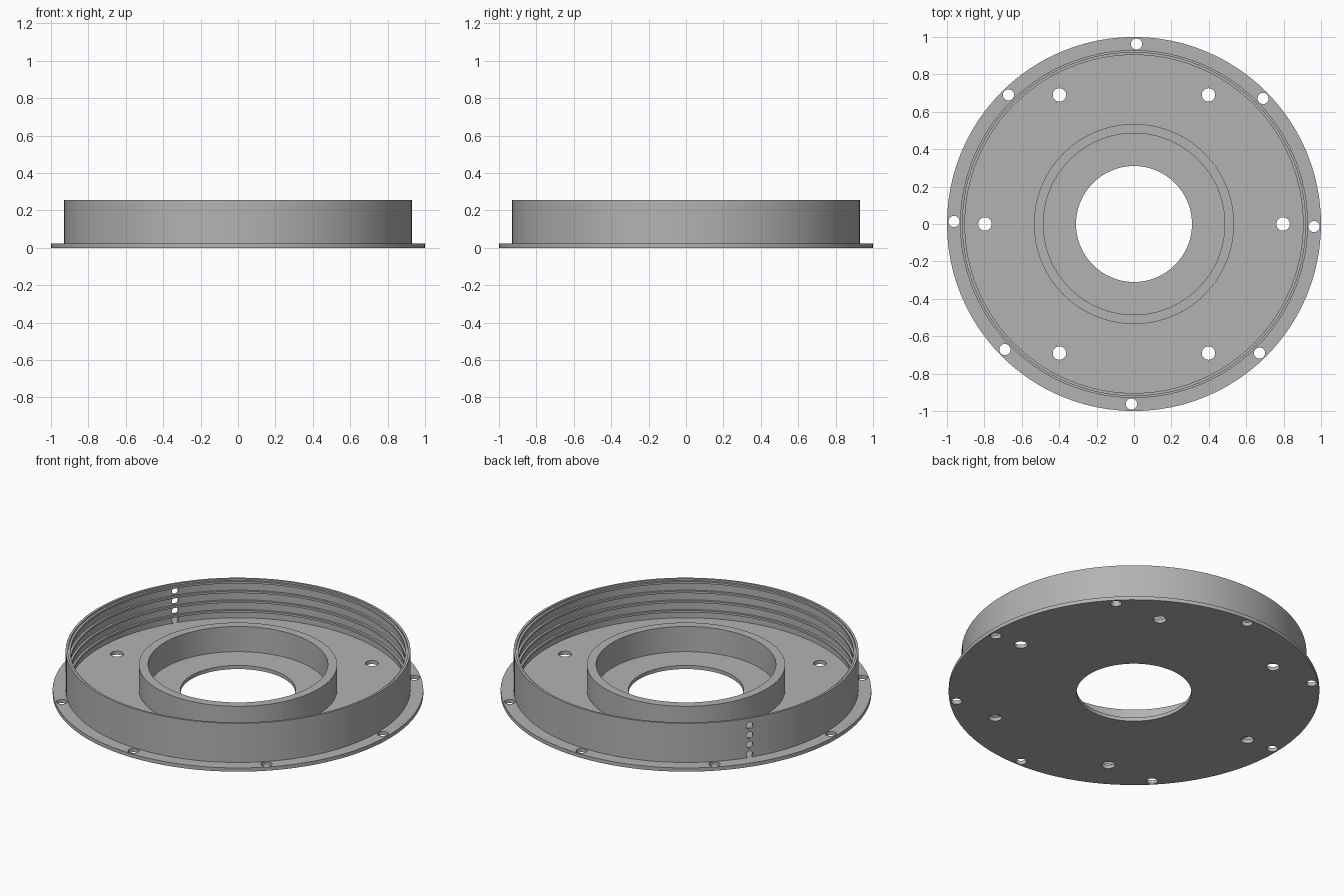
import bpy
import bmesh
from math import sin, cos, pi, radians
from mathutils import Matrix, Vector

SEGMENTS = 96
PLATE = 0.022

old = bpy.data.objects.get("Cube")
if old:
    bpy.data.objects.remove(old, do_unlink=True)

grey = bpy.data.materials.new("plain grey")
grey.use_nodes = True
colour = (0.45, 0.45, 0.45, 1)
grey.diffuse_color = colour
grey.node_tree.nodes["Principled BSDF"].inputs["Base Color"].default_value = colour


def make_object(name, bm):
    bmesh.ops.recalc_face_normals(bm, faces=bm.faces)
    mesh = bpy.data.meshes.new(name)
    bm.to_mesh(mesh)
    bm.free()
    obj = bpy.data.objects.new(name, mesh)
    bpy.context.collection.objects.link(obj)
    mesh.materials.append(grey)
    return obj


def lathe(name, profile):
    """Revolve a closed (radius, z) profile around the vertical axis."""
    bm = bmesh.new()
    rings = []
    for i in range(SEGMENTS):
        a = 2 * pi * i / SEGMENTS
        rings.append([bm.verts.new((r * cos(a), r * sin(a), z)) for r, z in profile])
    n = len(profile)
    for i, ring in enumerate(rings):
        after = rings[(i + 1) % SEGMENTS]
        for j in range(n):
            k = (j + 1) % n
            bm.faces.new((ring[j], after[j], after[k], ring[k]))
    return make_object(name, bm)


def tube(name, inner, outer, bottom, top):
    return lathe(name, [(inner, bottom), (outer, bottom), (outer, top), (inner, top)])


def drill(obj, holes):
    """Cut cylinders given as (centre, axis, radius, length)."""
    bm = bmesh.new()
    for centre, axis, radius, length in holes:
        turn = Vector(axis).to_track_quat("Z", "Y").to_matrix().to_4x4()
        bmesh.ops.create_cone(bm, cap_ends=True, segments=24, radius1=radius,
                              radius2=radius, depth=length,
                              matrix=Matrix.Translation(centre) @ turn)
    cutter = make_object("hole_cutter", bm)
    cutter.hide_render = True
    mod = obj.modifiers.new("holes", "BOOLEAN")
    mod.operation = "DIFFERENCE"
    mod.solver = "EXACT"
    mod.object = cutter
    bpy.context.view_layer.objects.active = obj
    bpy.ops.object.modifier_apply(modifier=mod.name)
    bpy.data.objects.remove(cutter, do_unlink=True)


def polar(radius, degrees, z=0):
    a = radians(degrees)
    return Vector((radius * cos(a), radius * sin(a), z))


# Base plate with flange holes and floor holes
base = tube("base_plate", 0.31, 1.0, 0, PLATE)
up = (0, 0, 1)
holes = [(polar(0.963, 45 * i - 0.8), up, 0.03, 0.2) for i in range(8)]
holes += [(polar(0.797, 60 * i), up, 0.036, 0.2) for i in range(6)]
drill(base, holes)

# Outer wall with ridges around its inside
pitch = 0.0575
profile = [(0.917, PLATE), (0.93, PLATE), (0.93, 0.255), (0.917, 0.255)]
for i in reversed(range(4)):
    z = 0.066 + pitch * i
    profile += [(0.917, z + 0.006), (0.904, z + 0.006),
                (0.904, z - 0.006), (0.917, z - 0.006)]
wall = lathe("outer_wall", profile)

# Column of small side holes, one between each pair of ridges
side = 146.7
drill(wall, [(polar(0.92, side, 0.0385 + pitch * i), polar(1, side), 0.02, 0.1)
             for i in range(4)])

# Raised collar around the central opening
collar = tube("centre_collar", 0.485, 0.535, PLATE, 0.172)

# Smooth the round faces while keeping the edges crisp
for obj in (base, wall, collar):
    bpy.ops.object.select_all(action="DESELECT")
    obj.select_set(True)
    bpy.context.view_layer.objects.active = obj
    bpy.ops.object.shade_smooth_by_angle(angle=radians(30))
